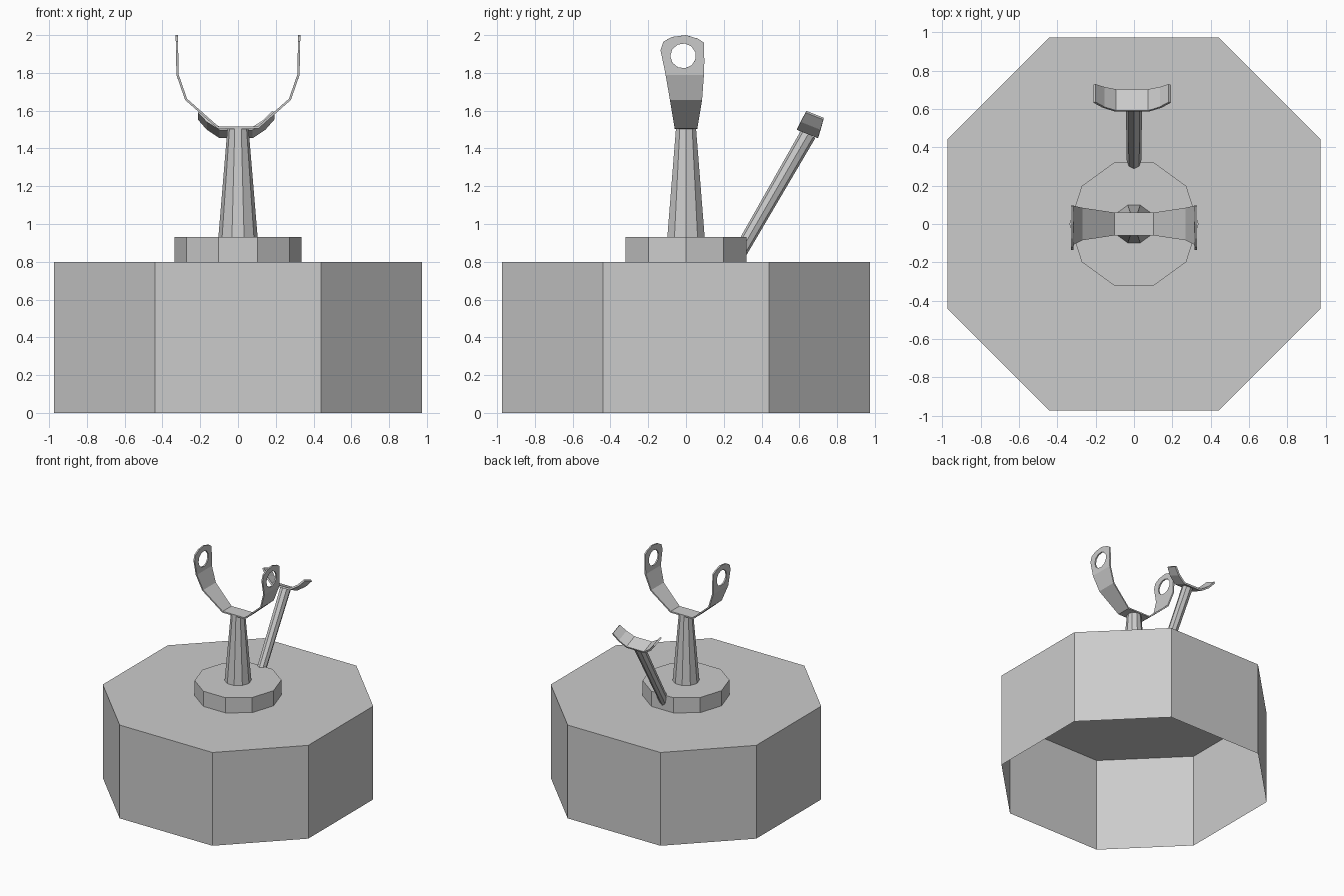
import bpy, bmesh, math
from mathutils import Vector

if "Cube" in bpy.data.objects:
    bpy.data.objects.remove(bpy.data.objects["Cube"])


def make(name, verts, faces, thickness=0, mirror=False):
    me = bpy.data.meshes.new(name)
    me.from_pydata([tuple(v) for v in verts], [], faces)
    bm = bmesh.new()
    bm.from_mesh(me)
    bmesh.ops.remove_doubles(bm, verts=bm.verts, dist=1e-5)
    bmesh.ops.recalc_face_normals(bm, faces=bm.faces)
    bm.to_mesh(me)
    bm.free()
    ob = bpy.data.objects.new(name, me)
    bpy.context.collection.objects.link(ob)
    if mirror:
        ob.modifiers.new("mirror", 'MIRROR')
    if thickness:
        m = ob.modifiers.new("thickness", 'SOLIDIFY')
        m.thickness = thickness
        m.offset = 0
    return ob


def ring(n, r):
    return [(r * math.cos(2 * math.pi * i / n), r * math.sin(2 * math.pi * i / n)) for i in range(n)]


def prism(name, low, high, z0, z1, bottom=True):
    n = len(low)
    verts = [(x, y, z0) for x, y in low] + [(x, y, z1) for x, y in high]
    faces = [(i, (i + 1) % n, n + (i + 1) % n, n + i) for i in range(n)]
    faces.append(tuple(range(n, 2 * n)))
    if bottom:
        faces.append(tuple(reversed(range(n))))
    return make(name, verts, faces)


# Octagonal base, open underneath
a, b = 0.975, 0.44
octagon = [(a, -b), (a, b), (b, a), (-b, a), (-a, b), (-a, -b), (-b, -a), (b, -a)]
prism("base", octagon, octagon, 0, 0.8, bottom=False)

# Ten-sided turntable and tapered post
prism("turntable", ring(10, 0.337), ring(10, 0.337), 0.8, 0.93)
prism("post", ring(10, 0.104), ring(10, 0.056), 0.93, 1.505)

# Fork: half strip rows (x, z, y min, y max), then an eyelet plate, mirrored
rows = [(0, 1.51, -0.06, 0.06), (0.105, 1.51, -0.06, 0.06),
        (0.275, 1.66, -0.085, 0.085), (0.32, 1.79, -0.108, 0.095)]
verts, faces = [], []
for x, z, y0, y1 in rows:
    verts += [(x, y0, z), (x, y1, z)]
for i in range(len(rows) - 1):
    faces.append((2 * i, 2 * i + 2, 2 * i + 3, 2 * i + 1))
faces[-1] = (4, 6, 18, 7, 5)
outline = [(0.095, 1.79), (0.097, 1.86), (0.095, 1.96), (0.065, 1.98), (0.0, 2.0), (-0.075, 1.99),
           (-0.12, 1.965), (-0.135, 1.92), (-0.116, 1.83), (-0.108, 1.79), (0.0, 1.79)]
n = len(outline)
hole = []
for i in range(n):
    t = math.radians(-49) + 2 * math.pi * i / n
    hole.append((-0.015 + 0.068 * math.cos(t), 1.89 + 0.066 * math.sin(t)))
s = len(verts)
verts += [(0.32 + 0.02 * (z - 1.79), y, z) for y, z in outline + hole]
faces[-1] = (4, 6, s + n - 1, 7, 5)
faces += [(s + i, s + (i + 1) % n, s + n + (i + 1) % n, s + n + i) for i in range(n)]
make("fork", verts, faces, thickness=0.012, mirror=True)

# Slanted support rod
rod = prism("support_rod", ring(8, 0.037), ring(8, 0.043), 0, 0.735)
rod.rotation_euler = (math.radians(-30), 0, 0)
rod.location = (0, 0.28, 0.84)

# Curved cradle on the rod: (x, height, half width)
up, side = Vector((0, 0.37, 0.93)), Vector((0, 0.93, -0.37))
centre = Vector((-0.01, 0.645, 1.483))
profile = [(-0.197, 0.1, 0.05), (-0.15, 0.045, 0.056), (-0.085, 0, 0.06),
           (0.085, 0, 0.06), (0.15, 0.045, 0.056), (0.197, 0.1, 0.05)]
verts = []
for x, h, w in profile:
    p = centre + Vector((x, 0, 0)) + up * h
    verts += [p - side * w, p + side * w]
faces = [(2 * i, 2 * i + 2, 2 * i + 3, 2 * i + 1) for i in range(len(profile) - 1)]
make("cradle", verts, faces, thickness=0.015)
